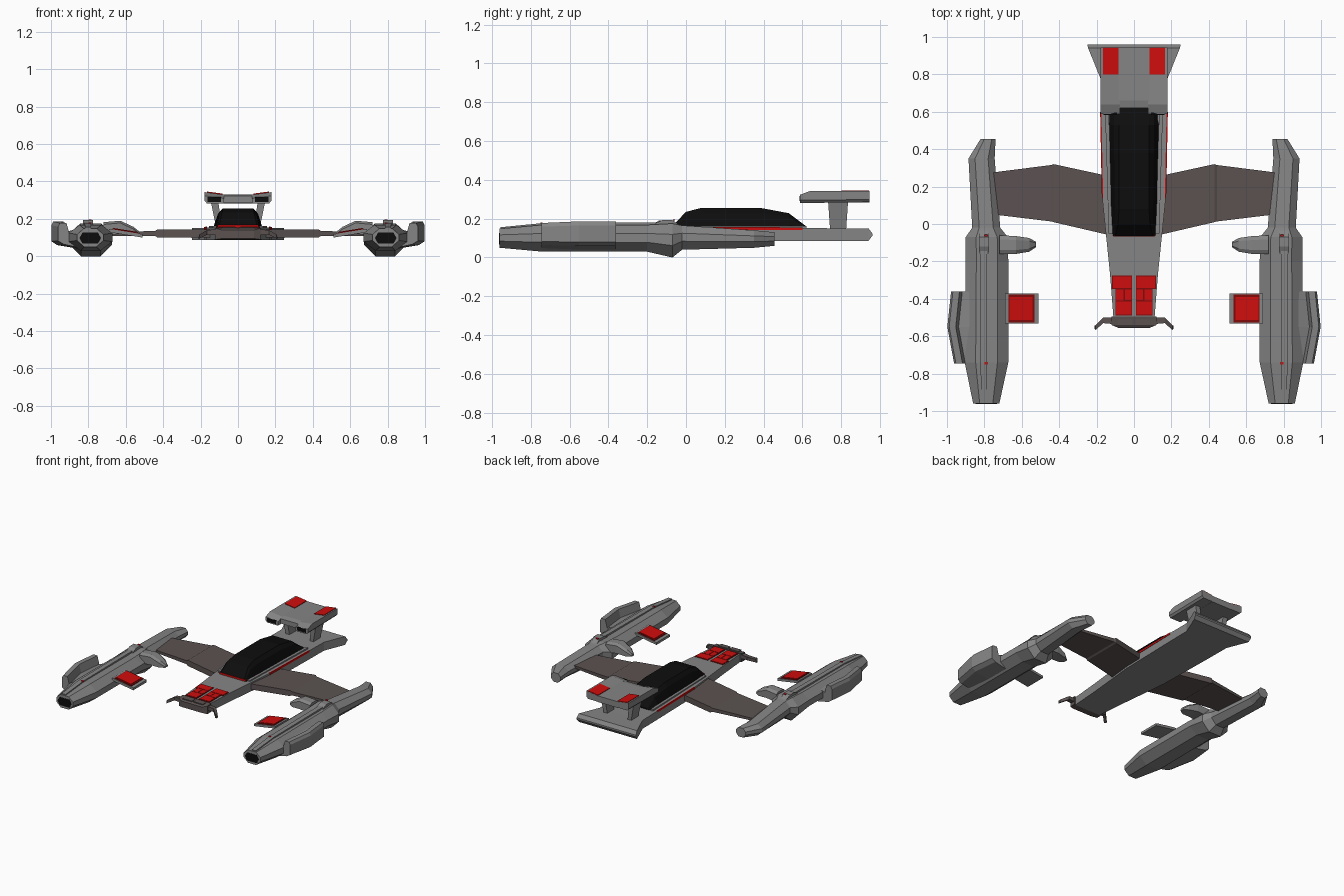
import bpy, bmesh


def material(name, r, g, b):
    m = bpy.data.materials.new(name)
    m.diffuse_color = (r, g, b, 1)
    return m


GREY = material("hull_grey", 0.235, 0.235, 0.235)
BROWN = material("wing_brown", 0.105, 0.085, 0.083)
BLACK = material("glass_black", 0.004, 0.004, 0.004)
RED = material("panel_red", 0.62, 0.004, 0.004)
DARK_RED = material("trim_dark_red", 0.22, 0.003, 0.003)


def loft(name, rings, mat, mirror=False):
    """Skin equal-length rings of points, cap both ends, optionally mirror in x."""
    bm = bmesh.new()
    vs = [[bm.verts.new(p) for p in ring] for ring in rings]
    n = len(rings[0])
    for a, b in zip(vs, vs[1:]):
        for i in range(n):
            j = (i + 1) % n
            bm.faces.new((a[i], a[j], b[j], b[i]))
    bm.faces.new(vs[0])
    bm.faces.new(vs[-1])
    bmesh.ops.recalc_face_normals(bm, faces=bm.faces)
    me = bpy.data.meshes.new(name)
    bm.to_mesh(me)
    bm.free()
    me.materials.append(mat)
    ob = bpy.data.objects.new(name, me)
    bpy.context.collection.objects.link(ob)
    if mirror:
        mod = ob.modifiers.new("mirror", 'MIRROR')
        mod.use_clip = False
        mod.use_mirror_merge = False
    return ob


def box(name, x, y, z, mat, mirror=False):
    ring = [(x[0], y[0]), (x[1], y[0]), (x[1], y[1]), (x[0], y[1])]
    return loft(name, [[(a, b, h) for a, b in ring] for h in z], mat, mirror)


def along_y(name, secs, mat, mirror=False):
    """secs: (y, x0, x1, z0, z1) rectangles."""
    return loft(name, [[(a, y, c), (b, y, c), (b, y, d), (a, y, d)]
                       for y, a, b, c, d in secs], mat, mirror)


def along_x(name, secs, mat, mirror=False):
    """secs: (x, y0, y1, z0, z1) rectangles."""
    return loft(name, [[(x, a, c), (x, b, c), (x, b, d), (x, a, d)]
                       for x, a, b, c, d in secs], mat, mirror)


# Fuselage, flaring out at the bevelled stern
along_y("fuselage", [(y, -h, h, a, b) for y, h, a, b in [
    (-0.50, 0.11, 0.09, 0.15), (-0.27, 0.128, 0.088, 0.153), (0.12, 0.168, 0.086, 0.155),
    (0.60, 0.178, 0.086, 0.152), (0.78, 0.18, 0.086, 0.15), (0.94, 0.245, 0.086, 0.15),
    (0.96, 0.25, 0.112, 0.124)]], GREY)
along_y("side_stripe", [(0.14, 0.165, 0.172, 0.142, 0.158),
                        (0.60, 0.174, 0.181, 0.142, 0.155)], RED, True)
along_y("cockpit_rail", [(-0.05, 0.115, 0.135, 0.15, 0.163),
                         (0.62, 0.135, 0.155, 0.15, 0.163)], GREY, True)
box("canopy_front_stripe", (-0.11, 0.11), (-0.068, -0.055), (0.15, 0.168), RED)

# Canopy
rings = []
for y, base, top, z in [(-0.065, 0.115, 0.10, 0.168), (0.0, 0.12, 0.085, 0.235),
                        (0.08, 0.125, 0.08, 0.256), (0.38, 0.132, 0.08, 0.256),
                        (0.53, 0.134, 0.08, 0.228), (0.62, 0.13, 0.085, 0.16)]:
    k = 0.15 + (z - 0.15) * 0.75
    m = top + (base - top) * 0.5
    rings.append([(-base, y, 0.15), (base, y, 0.15), (m, y, k), (top, y, z),
                  (-top, y, z), (-m, y, k)])
loft("canopy", rings, BLACK)

# Nose bumper, canards and red nose panels
along_y("nose_bumper", [(-0.555, -0.085, 0.085, 0.095, 0.14), (-0.54, -0.12, 0.12, 0.09, 0.15),
                        (-0.495, -0.12, 0.12, 0.09, 0.155)], BROWN)
along_x("canard", [(0.11, -0.535, -0.50, 0.115, 0.145), (0.165, -0.53, -0.50, 0.115, 0.14),
                   (0.205, -0.567, -0.54, 0.095, 0.118), (0.212, -0.56, -0.545, 0.09, 0.10)],
        BROWN, True)
box("bumper_inset", (0.008, 0.085), (-0.545, -0.508), (0.15, 0.157), BROWN, True)
box("nose_panel_trim", (0.01, 0.118), (-0.348, -0.275), (0.148, 0.156), DARK_RED, True)
box("nose_panel_trim_front", (0.01, 0.10), (-0.488, -0.34), (0.148, 0.156), DARK_RED, True)
box("nose_panel_rear", (0.014, 0.113), (-0.343, -0.28), (0.15, 0.158), RED, True)
box("nose_panel_outer", (0.055, 0.095), (-0.41, -0.349), (0.15, 0.158), RED, True)
box("nose_panel_inner", (0.014, 0.049), (-0.405, -0.349), (0.15, 0.158), RED, True)
box("nose_panel_front", (0.014, 0.095), (-0.483, -0.415), (0.15, 0.158), RED, True)

# Wings: thick root panel, thinner tip panel
along_x("inner_wing", [(0.13, -0.06, 0.255, 0.10, 0.143), (0.43, 0.01, 0.32, 0.10, 0.143),
                       (0.445, 0.015, 0.315, 0.11, 0.135)], BROWN, True)
along_x("outer_wing", [(0.43, 0.012, 0.317, 0.108, 0.136), (0.76, 0.052, 0.275, 0.108, 0.126)],
        BROWN, True)

# Tail wing on two leaning struts
along_y("tail_wing", [(0.62, -0.085, 0.085, 0.285, 0.322), (0.66, -0.085, 0.085, 0.283, 0.33),
                      (0.945, -0.085, 0.085, 0.283, 0.33)], GREY)
loft("tail_wing_tip", [[(0.075, y, 0.281 + r), (0.165, y, 0.281 + r), (0.178, y, 0.295 + r),
                        (0.178, y, 0.343 - d), (0.075, y, 0.329 - d)]
                       for y, d, r in [(0.588, 0.02, 0), (0.64, 0, 0), (0.945, 0, 0.004)]],
     GREY, True)
along_y("tail_intake", [(0.584, 0.09, 0.163, 0.29, 0.316),
                        (0.595, 0.09, 0.163, 0.29, 0.316)], BLACK, True)
loft("tail_panel", [[(0.082, y, 0.325), (0.165, y, 0.336), (0.165, y, 0.346), (0.082, y, 0.335)]
                    for y in (0.80, 0.943)], RED, True)
loft("tail_strut", [[(a, c, z), (b, c, z), (b, d, z), (a, d, z)] for a, b, c, d, z in
                    [(0.085, 0.115, 0.742, 0.825, 0.145), (0.105, 0.145, 0.732, 0.835, 0.29)]],
     GREY, True)

# Engine nacelles: one octagonal loft from intake to tail boom
rings = []
for y, a, b, c, d in [(-0.96, 0.72, 0.86, 0.05, 0.148), (-0.74, 0.672, 0.905, 0.03, 0.168),
                      (-0.20, 0.672, 0.90, 0.03, 0.168), (-0.07, 0.675, 0.90, 0.0, 0.175),
                      (-0.02, 0.715, 0.865, 0.04, 0.165), (0.35, 0.745, 0.885, 0.05, 0.14),
                      (0.455, 0.74, 0.82, 0.06, 0.13)]:
    w, h = b - a, d - c
    rings.append([(a + w * u, y, c + h * v) for u, v in
                  [(0.27, 0), (0.73, 0), (1, 0.35), (1, 0.68), (0.75, 1), (0.25, 1),
                   (0, 0.68), (0, 0.35)]])
loft("engine_nacelle", rings, GREY, True)
loft("engine_intake", [[(0.79 + u * 0.058, y, 0.097 + v * 0.03) for u, v in
                        [(-1, 0), (-0.7, -1), (0.7, -1), (1, 0), (0.7, 1), (-0.7, 1)]]
                       for y in (-0.9625, -0.955)], BLACK, True)
along_y("nacelle_ridge", [(-0.955, 0.785, 0.818, 0.13, 0.156), (-0.74, 0.785, 0.82, 0.15, 0.177),
                          (-0.08, 0.785, 0.82, 0.15, 0.182)], GREY, True)
along_y("ridge_block", [(-0.16, 0.775, 0.83, 0.16, 0.175), (-0.12, 0.775, 0.83, 0.16, 0.193),
                        (-0.07, 0.775, 0.83, 0.16, 0.193), (-0.03, 0.775, 0.82, 0.15, 0.165)],
        GREY, True)
for i, y in enumerate((-0.75, -0.068)):
    z = 0.174 if i == 0 else 0.19
    box("ridge_marker_%d" % i, (0.782, 0.80), (y, y + 0.012), (z, z + 0.006), RED, True)

# Outer armour fairing with raised lip
rings = []
for y, o, s in [(-0.745, 0.962, 0.9), (-0.55, 0.998, 1), (-0.36, 0.978, 1)]:
    rings.append([(x, y, 0.1 + (z - 0.1) * s) for x, z in
                  [(0.85, 0.04), (o - 0.03, 0.06), (o, 0.08), (o, 0.165), (o - 0.01, 0.186),
                   (o - 0.045, 0.186), (o - 0.06, 0.125), (0.85, 0.15)]])
loft("outer_fairing", rings, GREY, True)

# Rounded inboard fins
rings = []
for x, y0, y1, z0, z1 in [(0.72, -0.16, -0.06, 0.11, 0.182), (0.63, -0.16, -0.065, 0.12, 0.19),
                          (0.56, -0.148, -0.075, 0.112, 0.158), (0.525, -0.125, -0.095, 0.112, 0.13)]:
    c = (y1 - y0) * 0.22
    rings.append([(x, y0, z0), (x, y1, z0), (x, y1, z1 - 0.012), (x, y1 - c, z1),
                  (x, y0 + c, z1), (x, y0, z1 - 0.012)])
loft("inboard_fin", rings, GREY, True)

# Tilted inboard plates carrying red panels
for name, x0, x1, y0, y1, lo, hi, mat in [
        ("panel_plate", 0.51, 0.69, -0.533, -0.372, -0.018, 0.0, GREY),
        ("panel_trim", 0.532, 0.672, -0.527, -0.378, -0.004, 0.005, DARK_RED),
        ("panel_face", 0.543, 0.665, -0.514, -0.39, 0.0, 0.008, RED)]:
    along_x(name, [(x, y0, y1, 0.118 + (x - 0.51) * 0.16 + lo, 0.118 + (x - 0.51) * 0.16 + hi)
                   for x in (x0, x1)], mat, True)
